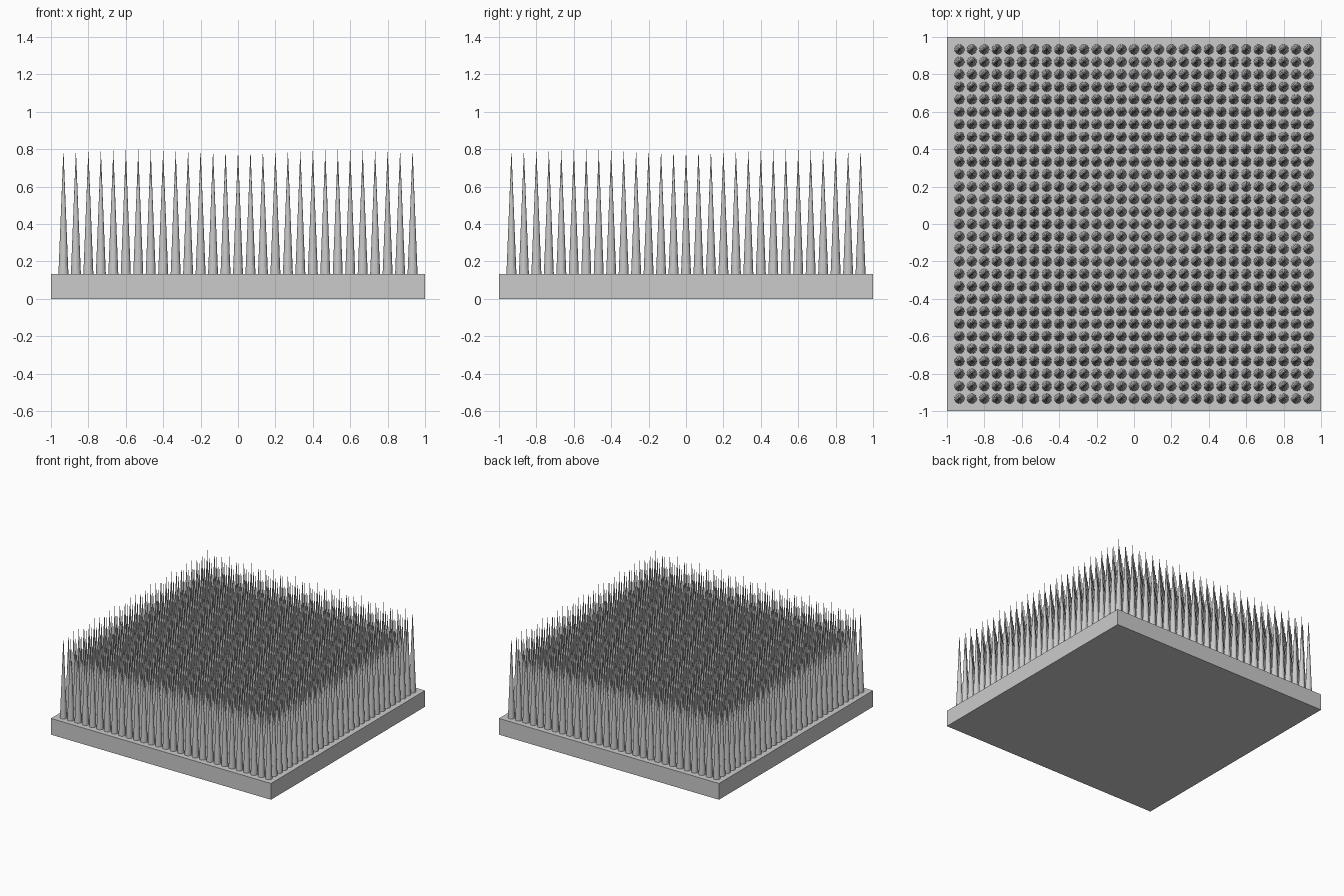
import bpy

if "Cube" in bpy.data.objects:
    bpy.data.objects.remove(bpy.data.objects["Cube"], do_unlink=True)

UNIT = 1 / 15            # spacing between neighbouring spikes
COUNT = 29               # spikes along each side
BASE_HEIGHT = 2 * UNIT
SPIKE_HEIGHT = 10 * UNIT
SPIKE_RADIUS = 0.4 * UNIT

# Single plain grey
grey = bpy.data.materials.new("light_grey")
grey.use_nodes = True
colour = (0.6, 0.6, 0.6, 1)
grey.diffuse_color = colour
grey.node_tree.nodes["Principled BSDF"].inputs["Base Color"].default_value = colour

# Square base slab
bpy.ops.mesh.primitive_cube_add(size=1, location=(0, 0, BASE_HEIGHT / 2))
base = bpy.context.object
base.name = "base_slab"
base.scale = (2, 2, BASE_HEIGHT)
bpy.ops.object.transform_apply(location=False, rotation=False, scale=True)
base.data.materials.append(grey)

# Corner spike, repeated into a square grid
start = -(COUNT - 1) / 2 * UNIT
bpy.ops.mesh.primitive_cone_add(
    vertices=16, radius1=SPIKE_RADIUS, radius2=0, depth=SPIKE_HEIGHT,
    end_fill_type='NOTHING',
    location=(start, start, BASE_HEIGHT + SPIKE_HEIGHT / 2))
spikes = bpy.context.object
spikes.name = "spikes"
spikes.data.materials.append(grey)
for name, step in (("columns", (UNIT, 0, 0)), ("rows", (0, UNIT, 0))):
    array = spikes.modifiers.new(name, 'ARRAY')
    array.count = COUNT
    array.use_relative_offset = False
    array.use_constant_offset = True
    array.constant_offset_displace = step
